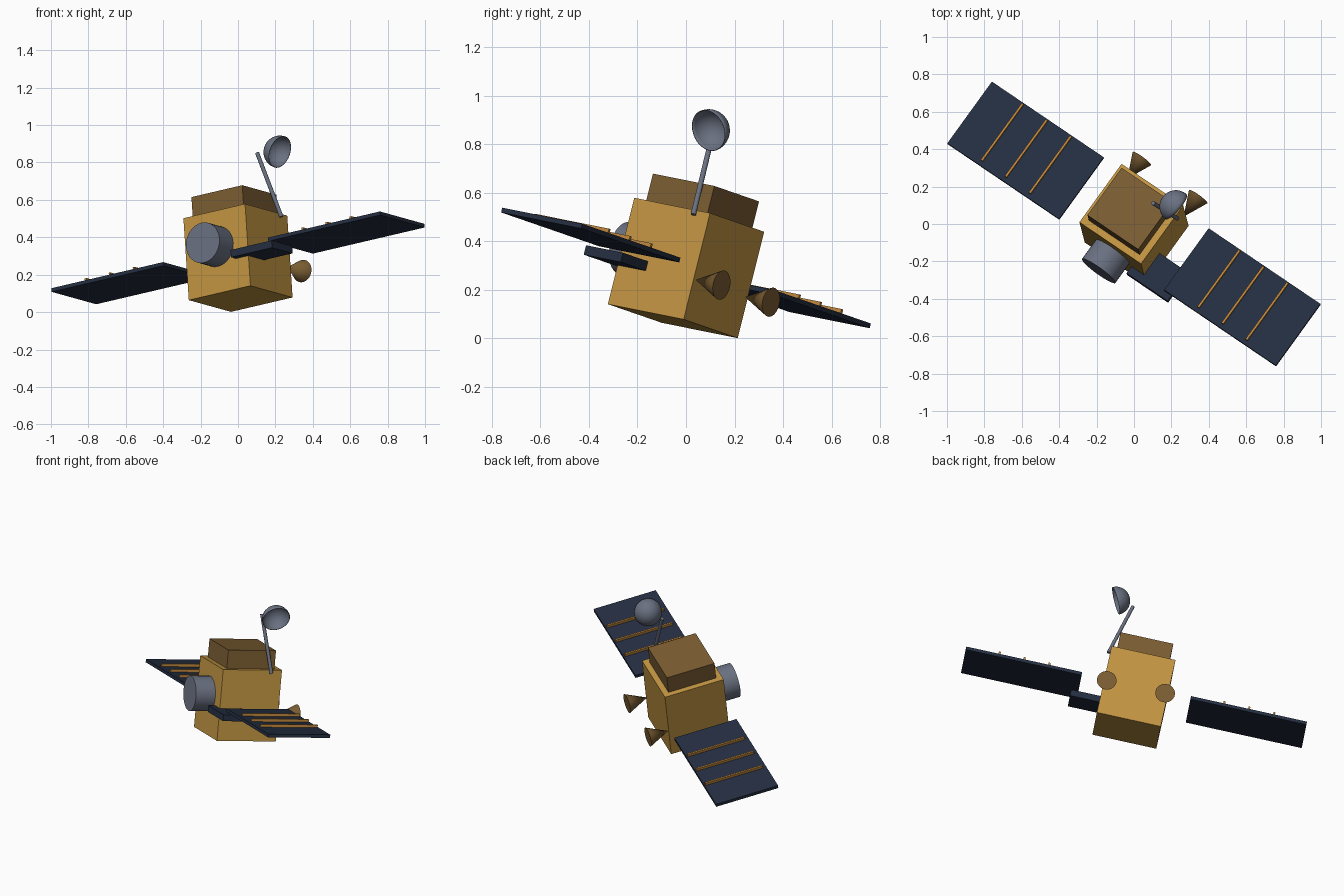
import bpy, bmesh
from math import pi
from mathutils import Vector, Matrix

cube = bpy.data.objects.get("Cube")
if cube:
    bpy.data.objects.remove(cube, do_unlink=True)


def material(name, rgb):
    m = bpy.data.materials.new(name)
    m.use_nodes = True
    m.diffuse_color = (*rgb, 1)
    m.node_tree.nodes["Principled BSDF"].inputs["Base Color"].default_value = (*rgb, 1)
    return m


gold = material("gold foil", (0.54, 0.30, 0.055))
brown = material("dark bronze", (0.195, 0.109, 0.032))
grey = material("blue grey metal", (0.144, 0.165, 0.22))
navy = material("solar navy", (0.018, 0.028, 0.054))
orange = material("orange strip", (0.52, 0.24, 0.045))

# Tilted frame shared by the whole craft
ax = Vector((0.813, -0.55, 0.19)).normalized()
az = Vector((-0.058, 0.237, 0.97))
az = (az - ax * az.dot(ax)).normalized()
ay = az.cross(ax)
FRAME = Matrix.Translation((0, 0, 0.29)) @ Matrix((ax, ay, az)).transposed().to_4x4()


def make(name, bm, mat, matrix, smooth=False):
    mesh = bpy.data.meshes.new(name)
    bmesh.ops.recalc_face_normals(bm, faces=bm.faces)
    bm.to_mesh(mesh)
    bm.free()
    mesh.materials.append(mat)
    ob = bpy.data.objects.new(name, mesh)
    bpy.context.collection.objects.link(ob)
    ob.matrix_world = matrix
    if smooth:
        bpy.ops.object.select_all(action='DESELECT')
        ob.select_set(True)
        bpy.context.view_layer.objects.active = ob
        bpy.ops.object.shade_smooth_by_angle(angle=0.7)
    return ob


def box(name, centre, size, mat):
    bm = bmesh.new()
    bmesh.ops.create_cube(bm, size=1)
    bmesh.ops.scale(bm, vec=size, verts=bm.verts)
    return make(name, bm, mat, FRAME @ Matrix.Translation(centre))


def cone(name, start, end, r1, r2, mat, frame=FRAME, sides=32):
    start, end = Vector(start), Vector(end)
    d = end - start
    bm = bmesh.new()
    bmesh.ops.create_cone(bm, cap_ends=True, segments=sides, radius1=r1,
                          radius2=r2, depth=d.length)
    turn = d.to_track_quat('Z', 'Y').to_matrix().to_4x4()
    return make(name, bm, mat, frame @ Matrix.Translation((start + end) / 2) @ turn, True)


# Body and its upper deck
box("body", (0, 0, 0), (0.405, 0.39, 0.452), gold)
box("upper_deck", (0, 0, 0.282), (0.334, 0.316, 0.12), brown)

# Instrument drum on the front, hinge block beside it
cone("front_drum", (0, -0.18, 0.03), (0, -0.323, 0.03), 0.11, 0.11, grey)
box("hinge_block", (0.255, -0.145, -0.04), (0.27, 0.19, 0.04), navy)

# Solar wings with raised strips, and rear thrusters
for side, s in (("left", 1), ("right", -1)):
    box(side + "_solar_panel", (s * 0.7125, 0, 0), (0.735, 0.412, 0.02), navy)
    for i in range(3):
        x = s * (0.7125 + (i - 1) * 0.158)
        box(f"{side}_strip_{i + 1}", (x, 0.008, 0.018), (0.012, 0.38, 0.02), orange)
    cone(side + "_thruster", (s * 0.185, 0.327, -0.055), (s * 0.185, 0.193, -0.055),
         0.061, 0, brown)

# Antenna mast
cone("antenna_mast", (0.232, 0.03, 0.51), (0.102, 0.112, 0.852), 0.011, 0.011,
     grey, Matrix(), 16)

# Hollow dish
bm = bmesh.new()
bmesh.ops.create_uvsphere(bm, u_segments=32, v_segments=16, radius=0.088)
bmesh.ops.delete(bm, geom=[v for v in bm.verts if v.co.z > 0.001], context='VERTS')
aim = Vector((0.73, -0.62, -0.27)).to_track_quat('Z', 'Y').to_matrix().to_4x4()
dish = make("antenna_dish", bm, grey, Matrix.Translation((0.224, 0.093, 0.856)) @ aim, True)
shell = dish.modifiers.new("shell", 'SOLIDIFY')
shell.thickness = 0.003
shell.offset = -1
